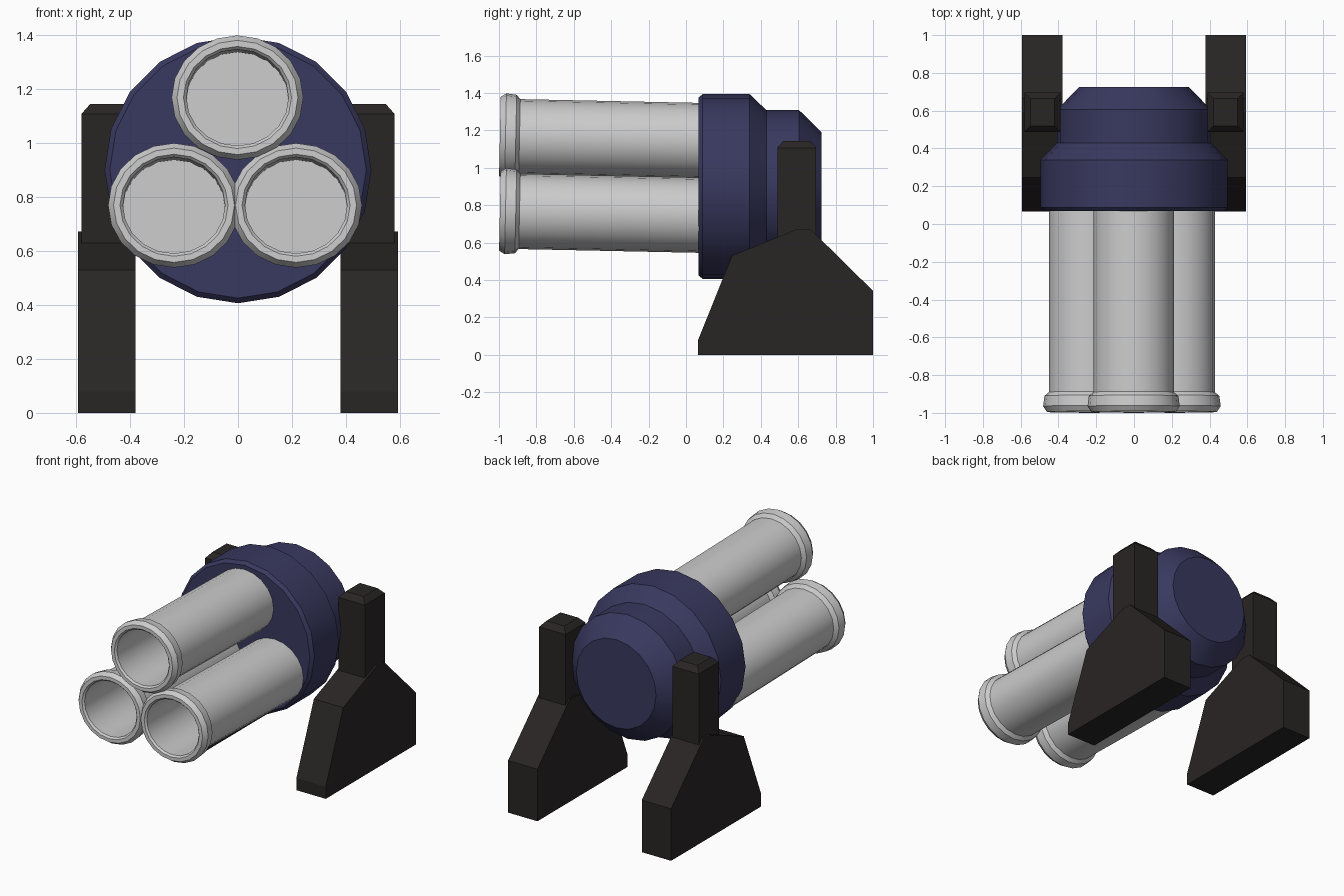
import bpy, bmesh, math
from mathutils import Matrix

if "Cube" in bpy.data.objects:
    bpy.data.objects.remove(bpy.data.objects["Cube"])


def material(name, color):
    m = bpy.data.materials.new(name)
    m.diffuse_color = color
    m.use_nodes = True
    m.node_tree.nodes["Principled BSDF"].inputs["Base Color"].default_value = m.diffuse_color
    return m


def finish(bm, name, mat=None, smooth=False):
    bmesh.ops.recalc_face_normals(bm, faces=bm.faces)
    me = bpy.data.meshes.new(name)
    bm.to_mesh(me)
    bm.free()
    ob = bpy.data.objects.new(name, me)
    bpy.context.collection.objects.link(ob)
    if mat:
        me.materials.append(mat)
    if smooth:
        bpy.ops.object.select_all(action='DESELECT')
        ob.select_set(True)
        bpy.context.view_layer.objects.active = ob
        bpy.ops.object.shade_smooth_by_angle(angle=math.radians(25))
    return ob


def lathe(profile, sides=20, z_scale=1.0):
    """Revolve (y, radius) points around the y axis and cap both ends."""
    bm = bmesh.new()
    rings = []
    for y, r in profile:
        angles = [2 * math.pi * i / sides for i in range(sides)]
        rings.append([bm.verts.new((r * math.sin(a), y, r * z_scale * math.cos(a)))
                      for a in angles])
    for a, b in zip(rings, rings[1:]):
        for i in range(sides):
            j = (i + 1) % sides
            bm.faces.new((a[i], a[j], b[j], b[i]))
    bm.faces.new(rings[0])
    bm.faces.new(rings[-1])
    return bm


navy = material("navy", (0.04, 0.04, 0.115, 1))
black = material("black_brown", (0.022, 0.018, 0.018, 1))

# Stepped drum housing
bm = lathe([(0.068, 0.475), (0.088, 0.494), (0.34, 0.494), (0.43, 0.408),
            (0.605, 0.408), (0.725, 0.29)])
bm.transform(Matrix.Translation((0, 0, 0.9)))
finish(bm, "drum_housing", navy, True)

# Three slightly raised barrels with muzzle rings and hollow bores
barrel = [(1.1, 0.213), (0.105, 0.213), (0.085, 0.237), (0.03, 0.244),
          (0.0, 0.224), (0.0, 0.2), (0.012, 0.189), (0.5, 0.189)]
for name, x, z in (("top", -0.002, 1.168), ("left", -0.237, 0.769), ("right", 0.215, 0.769)):
    bm = lathe(barrel, 20, 0.945)
    bm.transform(Matrix.Translation((x, -0.995, z))
                 @ Matrix.Rotation(math.radians(-1.2), 4, 'X'))
    finish(bm, "barrel_" + name, None, True)

# Side supports: angular foot plus chamfered post
foot = [(0.065, 0), (0.065, 0.08), (0.246, 0.53), (0.594, 0.672),
        (0.665, 0.672), (1.0, 0.342), (1.0, 0)]
for name, s in (("left", -1), ("right", 1)):
    bm = bmesh.new()
    face = bm.faces.new([bm.verts.new((s * 0.379, y, z)) for y, z in foot])
    ext = bmesh.ops.extrude_face_region(bm, geom=[face])
    moved = [v for v in ext["geom"] if isinstance(v, bmesh.types.BMVert)]
    bmesh.ops.translate(bm, verts=moved, vec=(s * 0.213, 0, 0))
    # extrusion keeps the starting face as the inner cap
    finish(bm, "support_foot_" + name, black)

    bm = bmesh.new()
    loops = []
    for hx, hy, z in ((0.096, 0.104, 0.5), (0.096, 0.104, 1.107), (0.064, 0.072, 1.143)):
        loops.append([bm.verts.new((s * 0.484 + hx * i, 0.592 + hy * j, z))
                      for i, j in ((-1, -1), (1, -1), (1, 1), (-1, 1))])
    for a, b in zip(loops, loops[1:]):
        for i in range(4):
            j = (i + 1) % 4
            bm.faces.new((a[i], a[j], b[j], b[i]))
    bm.faces.new(loops[0])
    bm.faces.new(loops[-1])
    finish(bm, "support_post_" + name, black)
